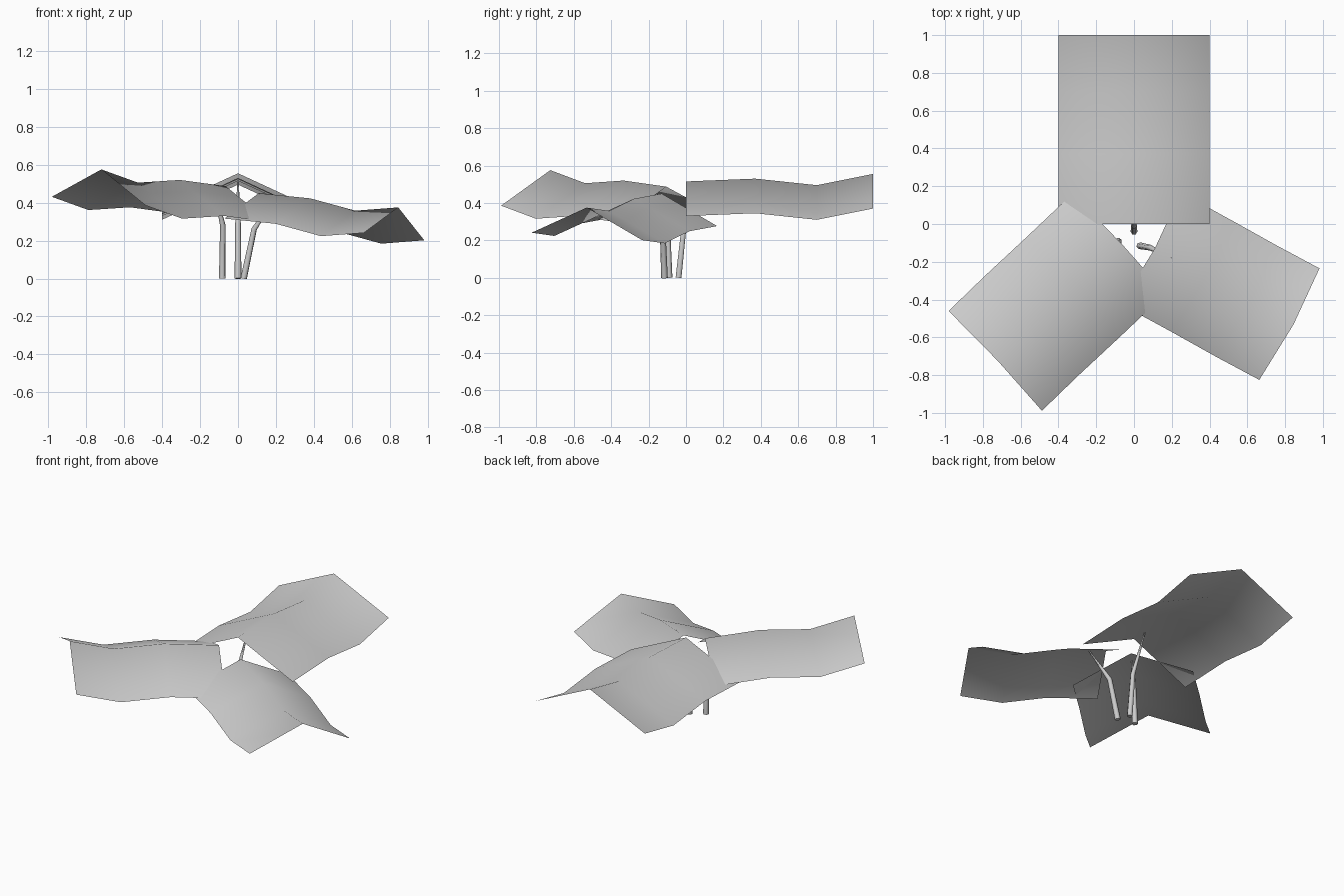
import bpy, bmesh
from math import radians
from mathutils import Matrix, Vector

cube = bpy.data.objects.get("Cube")
if cube:
    bpy.data.objects.remove(cube)

grey = bpy.data.materials.new("plain_grey")
grey.use_nodes = True
colour = (0.6, 0.6, 0.6, 1)
grey.diffuse_color = colour
grey.node_tree.nodes["Principled BSDF"].inputs["Base Color"].default_value = colour

# Ridge line of a leaf: distance along, height
RIDGE = [(0, 0), (0.37, 0.015), (0.7, -0.02), (1, 0.04)]
HALF_WIDTH, DROP = 0.4, 0.185


def make_leaf(name, root, scale, yaw, pitch, roll):
    """Sheet folded along its ridge, wavy along its length."""
    bm = bmesh.new()
    rows = [[bm.verts.new((side * HALF_WIDTH, y, z - abs(side) * DROP))
             for side in (-1, 0, 1)] for y, z in RIDGE]
    for a, b in zip(rows, rows[1:]):
        for i in range(2):
            bm.faces.new((a[i], a[i + 1], b[i + 1], b[i]))
    turn = (Matrix.Rotation(radians(yaw), 4, 'Z')
            @ Matrix.Rotation(radians(pitch), 4, 'X')
            @ Matrix.Rotation(radians(roll), 4, 'Y'))
    bm.transform(Matrix.Translation(root) @ turn @ Matrix.Scale(scale, 4))
    for face in bm.faces:
        face.smooth = True
    mesh = bpy.data.meshes.new(name)
    bm.to_mesh(mesh)
    bm.free()
    mesh.materials.append(grey)
    obj = bpy.data.objects.new(name, mesh)
    bpy.context.collection.objects.link(obj)


def make_stem(name, points):
    """Bent stalk that thins towards the leaf."""
    curve = bpy.data.curves.new(name, 'CURVE')
    curve.dimensions = '3D'
    curve.bevel_depth = 0.018
    curve.bevel_resolution = 1
    curve.use_fill_caps = True
    curve.materials.append(grey)
    spline = curve.splines.new('POLY')
    spline.points.add(len(points) - 1)
    for p, co, radius in zip(spline.points, points, (1, 0.85, 0.2)):
        p.co = Vector((*co, 1))
        p.radius = radius
    obj = bpy.data.objects.new(name, curve)
    bpy.context.collection.objects.link(obj)
    bpy.ops.object.select_all(action='DESELECT')
    obj.select_set(True)
    bpy.context.view_layer.objects.active = obj
    bpy.ops.object.convert(target='MESH')
    bpy.ops.object.shade_smooth_by_angle(angle=radians(65))


# Leaves
make_leaf("back_leaf", (0, 0, 0.515), 1, 0, 0, 0)
make_leaf("left_leaf", (0.11, -0.13, 0.45), 0.84, -118.8, -7.4, -3.4)
make_leaf("right_leaf", (-0.065, -0.105, 0.487), 0.906, 133.3, 3.3, -3.6)

# Stems
make_stem("back_stem", [(0, -0.04, 0), (0, -0.01, 0.28), (0, 0.1, 0.515)])
make_stem("left_stem", [(0.03, -0.115, 0), (0.085, -0.125, 0.26), (0.2, -0.18, 0.44)])
make_stem("right_stem", [(-0.083, -0.09, 0), (-0.08, -0.1, 0.28), (-0.13, -0.175, 0.49)])
